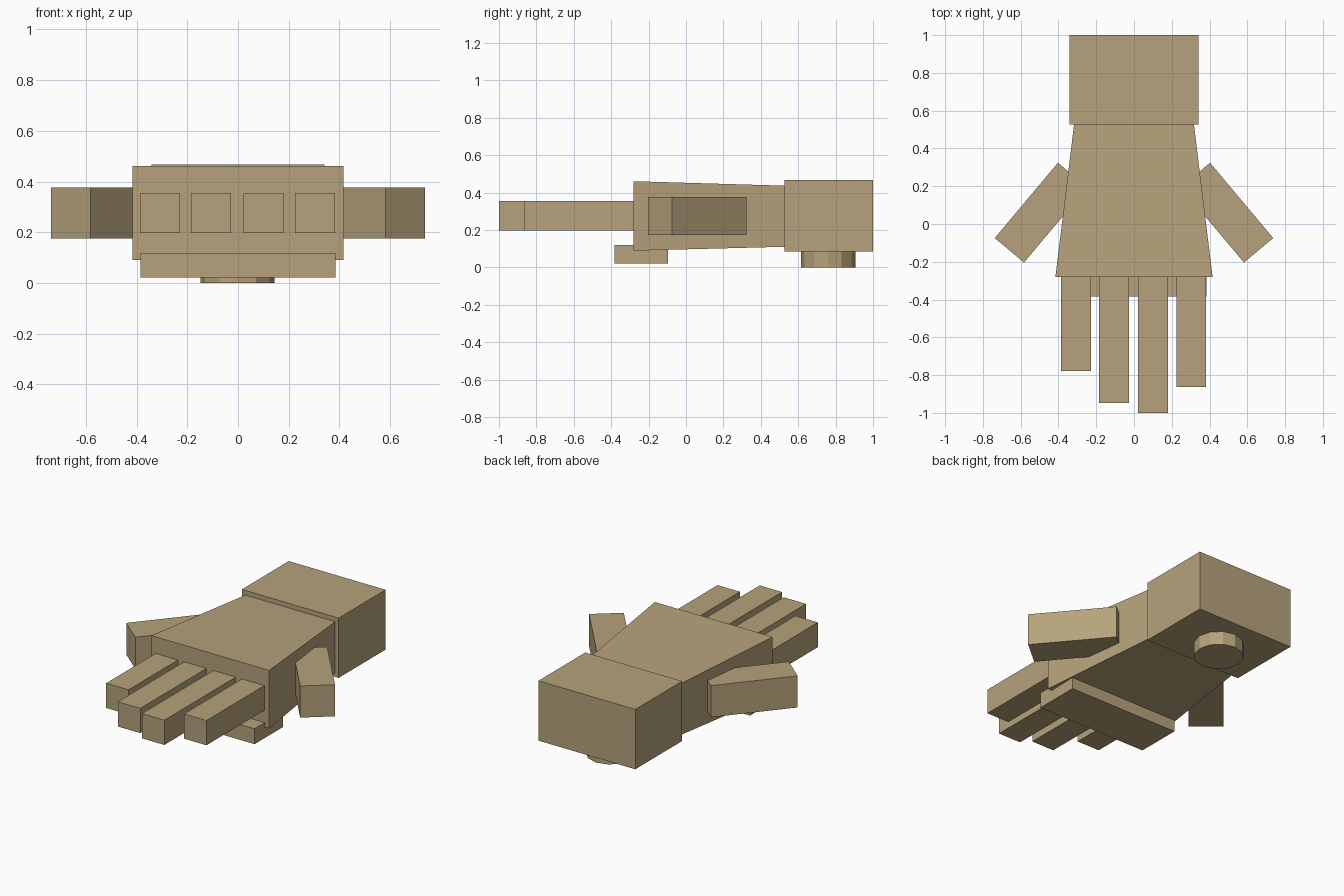
import bpy, math
from mathutils import Matrix, Vector

if "Cube" in bpy.data.objects:
    bpy.data.objects.remove(bpy.data.objects["Cube"])

tan = bpy.data.materials.new("tan")
tan.diffuse_color = (0.47, 0.365, 0.2, 1)
tan.use_nodes = True
tan.node_tree.nodes["Principled BSDF"].inputs["Base Color"].default_value = tan.diffuse_color


def box(name, lo, hi, angle=0.0):
    """Box between two corners, turned about its own vertical axis."""
    bpy.ops.mesh.primitive_cube_add(size=1)
    ob = bpy.context.object
    ob.name = name
    lo, hi = Vector(lo), Vector(hi)
    centre, size = (lo + hi) / 2, hi - lo
    ob.data.transform(Matrix.Diagonal((*size, 1)))
    ob.data.transform(Matrix.Translation(centre) @ Matrix.Rotation(angle, 4, 'Z'))
    ob.data.materials.append(tan)
    return ob


# wrist block
box("wrist", (-0.342, 0.527, 0.085), (0.342, 1.0, 0.467))

# palm, narrowing towards the wrist
palm = box("palm", (-0.416, -0.28, 0.09), (0.416, 0.53, 0.461))
for v in palm.data.vertices:
    if v.co.y > 0:
        v.co.x *= 0.317 / 0.416
        v.co.z = 0.274 + (v.co.z - 0.2755) * 0.88

# four fingers of different length
for i, (x, tip) in enumerate([(-0.307, -0.778), (-0.106, -0.947),
                              (0.101, -1.0), (0.303, -0.864)]):
    box(f"finger_{i + 1}", (x - 0.079, tip, 0.197), (x + 0.079, -0.26, 0.355))

# thumb on each side, pointing outwards and forwards
for side, label in ((1, "right"), (-1, "left")):
    cx, cy = 0.4925 * side, 0.06
    box(f"thumb_{label}", (cx - 0.101, cy - 0.26, 0.175),
        (cx + 0.101, cy + 0.26, 0.377), side * math.radians(40))

# bar under the knuckles
box("knuckle_bar", (-0.385, -0.383, 0.021), (0.385, -0.095, 0.119))

# round stud under the wrist
bpy.ops.mesh.primitive_cylinder_add(vertices=12, radius=0.145, depth=0.1,
                                    location=(-0.002, 0.76, 0.05))
stud = bpy.context.object
stud.name = "wrist_stud"
stud.data.materials.append(tan)
